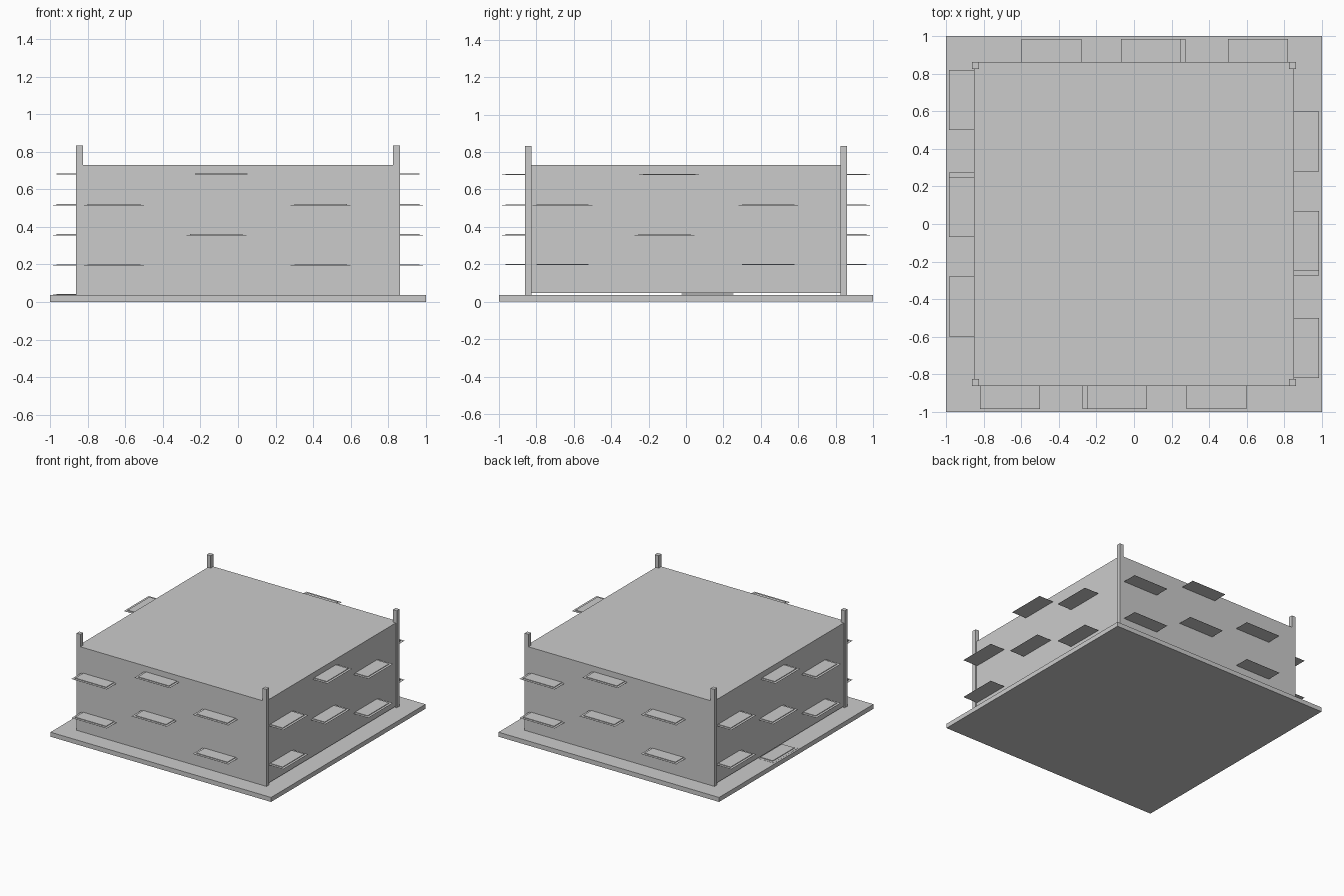
import bpy
import math
from mathutils import Matrix, Vector

cube = bpy.data.objects.get("Cube")
if cube:
    bpy.data.objects.remove(cube, do_unlink=True)

grey = bpy.data.materials.new("plain_grey")
grey.use_nodes = True
grey.diffuse_color = (0.6, 0.6, 0.6, 1)
grey.node_tree.nodes["Principled BSDF"].inputs["Base Color"].default_value = (0.6, 0.6, 0.6, 1)


def box(name, low, high, turn=0):
    """Box between two corners, turned about the z axis in quarter turns."""
    low, high = Vector(low), Vector(high)
    bpy.ops.mesh.primitive_cube_add(size=1)
    obj = bpy.context.object
    obj.name = name
    place = Matrix.Translation((low + high) / 2) @ Matrix.Diagonal((*(high - low), 1))
    obj.data.transform(Matrix.Rotation(turn * math.pi / 2, 4, "Z") @ place)
    obj.data.materials.append(grey)
    return obj


BASE = 0.037    # top of the ground slab
ROOF = 0.73     # top of the body
OUT = 0.861     # outer face of the posts
SIDE = 0.852    # outer face of the side walls
THIN = 0.006

# Ground slab and roof
box("ground_slab", (-1, -1, 0), (1, 1, BASE))
box("roof", (-SIDE, -OUT, ROOF - THIN), (SIDE, OUT, ROOF))

# Corner posts
for turn, name in enumerate(("front_right", "front_left", "back_left", "back_right")):
    box(name + "_post", (-OUT, -OUT, BASE), (-0.826, -0.826, 0.832), turn)

# Front and back walls reach the slab, side walls stop just above it
for turn, name in enumerate(("front", "left", "back", "right")):
    is_side = turn % 2
    face = SIDE if is_side else OUT
    half = OUT - THIN if is_side else SIDE
    bottom = 0.047 if is_side else BASE
    box(name + "_wall", (-half, -face, bottom), (half, THIN - face, ROOF - THIN), turn)


def ledge(name, x, z, turn):
    """Thin sheet with a smaller raised tray on top."""
    box(name + "_sheet", (x - 0.16, -0.985, z - 0.002), (x + 0.16, -SIDE, z - 0.001), turn)
    box(name + "_tray", (x - 0.14, -0.965, z - 0.001), (x + 0.14, -SIDE, z + 0.004), turn)


# Staggered ledges, the same on every wall
SPOTS = ((-0.09, 0.68), (-0.115, 0.357),
         (-0.66, 0.517), (-0.66, 0.197),
         (0.44, 0.517), (0.44, 0.197))
for turn, name in enumerate(("front", "left", "back", "right")):
    for number, (x, z) in enumerate(SPOTS, 1):
        ledge(f"{name}_ledge_{number}", x, z, turn)

# Lowest ledge, only on one side
ledge("right_low_ledge", -0.115, 0.04, 3)
